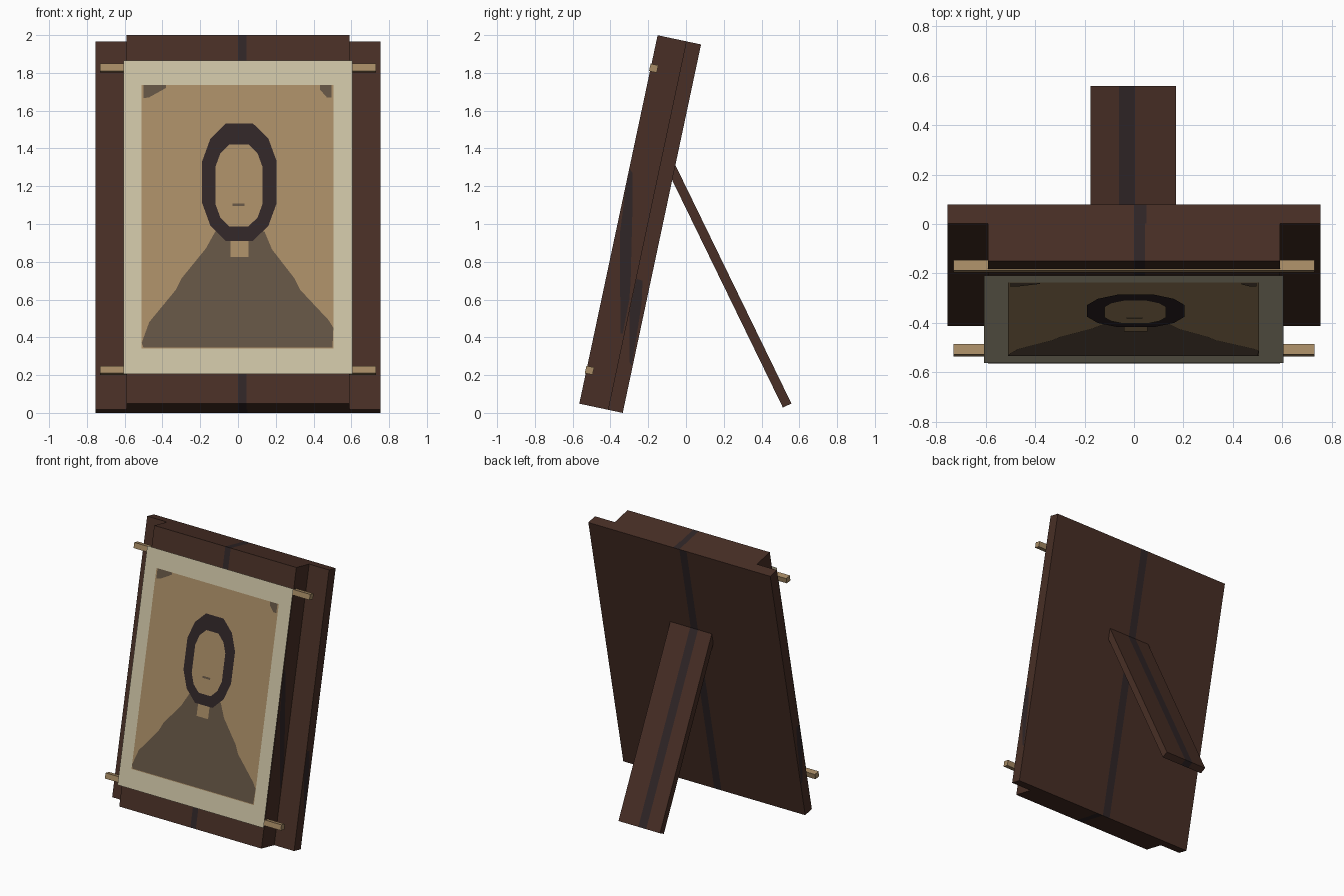
import bpy, bmesh, math
from mathutils import Matrix, Vector

if "Cube" in bpy.data.objects:
    bpy.data.objects.remove(bpy.data.objects["Cube"])


def material(name, rgb):
    m = bpy.data.materials.new(name)
    m.diffuse_color = (*rgb, 1)
    m.use_nodes = True
    m.node_tree.nodes["Principled BSDF"].inputs["Base Color"].default_value = m.diffuse_color
    return m


WOOD = material("dark brown wood", (0.065, 0.028, 0.019))
GRAIN = material("dark grain", (0.029, 0.019, 0.020))
CREAM = material("cream paper", (0.60, 0.54, 0.37))
TAN = material("tan", (0.385, 0.257, 0.130))
COAT = material("grey brown", (0.125, 0.088, 0.056))

TILT = Matrix.Translation((0, -0.335, 0)) @ Matrix.Rotation(math.radians(-12), 4, 'X')
LEG = Matrix.Translation((0, 0.513, 0.028)) @ Matrix.Rotation(math.radians(25.95), 4, 'X')


def finish(name, bm, mats, matrix):
    me = bpy.data.meshes.new(name)
    bm.to_mesh(me)
    bm.free()
    for m in mats:
        me.materials.append(m)
    ob = bpy.data.objects.new(name, me)
    ob.matrix_world = matrix
    bpy.context.collection.objects.link(ob)
    return ob


def box(name, lo, hi, matrix, mats, front=None, back=None):
    """Box from lo to hi; front/back are x ranges of the grain stripe."""
    bm = bmesh.new()
    bmesh.ops.create_cube(bm, size=1)
    for v in bm.verts:
        v.co = [lo[i] if v.co[i] < 0 else hi[i] for i in range(3)]
    if front:
        for x in sorted(set(front + back)):
            bmesh.ops.bisect_plane(bm, geom=bm.verts[:] + bm.edges[:] + bm.faces[:],
                                   plane_co=(x, 0, 0), plane_no=(1, 0, 0))
        bm.normal_update()
        for f in bm.faces:
            a, b = back if f.normal.y > 0.5 else front
            if abs(f.normal.x) < 0.5 and a < f.calc_center_median().x < b:
                f.material_index = 1
    return finish(name, bm, mats, matrix)


def plate(name, pts, mat, facing, matrix=Matrix()):
    """Flat painted shape whose normal points along facing."""
    bm = bmesh.new()
    f = bm.faces.new([bm.verts.new(p) for p in pts])
    f.normal_update()
    if f.normal.dot(Vector(facing)) < 0:
        f.normal_flip()
    return finish(name, bm, [mat], matrix)


def paint(name, pts, mat, layer):
    """Picture detail from front-view (x, z) points, laid on the tilted sheet."""
    y = -0.264 - 0.0015 * layer
    return plate(name, [(x, y, (z - 0.055) / 0.978) for x, z in pts], mat, (0, -1, 0), TILT)


def rect(x0, x1, z0, z1):
    return [(x0, z0), (x1, z0), (x1, z1), (x0, z1)]


def cut_rect(x0, x1, z0, z1, c, d):
    """Tall oval made from a rectangle with two-step cut corners."""
    q = [(c, 0), (c * 0.35, d * 0.4), (0, d)]
    bl = [(x0 + a, z0 + b) for a, b in q]
    br = [(x1 - a, z0 + b) for a, b in q]
    tl = [(x0 + a, z1 - b) for a, b in q]
    tr = [(x1 - a, z1 - b) for a, b in q]
    return br + tr[::-1] + tl + bl[::-1]


# Frame: wide back board and narrower raised front block
wood = [WOOD, GRAIN]
box("back_board", (-0.755, -0.08, 0), (0.755, 0, 1.994), TILT, wood, (0.0, 0.05), (-0.06, 0.0))
box("front_block", (-0.59, -0.235, 0), (0.59, -0.08, 1.994), TILT, wood, (0.0, 0.045), (0.0, 0.045))

# Rods holding the picture
for name, u in (("upper_rod", 1.819), ("lower_rod", 0.184)):
    box(name, (-0.73, -0.24, u - 0.02), (0.73, -0.198, u + 0.02), TILT, [TAN])

# Rear support leg
box("support_leg", (-0.175, 0, 0), (0.17, 0.05, 1.41), LEG, wood, (-0.06, 0.005), (-0.06, 0.005))

# Grain patches on the sides of the frame, as (y, z)
block_grain = [(-0.297, 1.29), (-0.283, 1.27), (-0.283, 1.1), (-0.293, 0.7), (-0.3, 0.6),
               (-0.335, 0.42), (-0.347, 0.42), (-0.35, 0.95), (-0.32, 1.18)]
board_grain = [(-0.262, 0.71), (-0.23, 0.70), (-0.235, 0.58), (-0.27, 0.35),
               (-0.288, 0.25), (-0.3, 0.27), (-0.3, 0.53)]
for side, s in (("right", 1), ("left", -1)):
    plate("block_grain_" + side, [(s * 0.5915, y, z) for y, z in block_grain], GRAIN, (s, 0, 0))
    plate("board_grain_" + side, [(s * 0.7565, y, z) for y, z in board_grain], GRAIN, (s, 0, 0))

# Picture: paper, background, bust and face
paint("picture_paper", rect(-0.607, 0.605, 0.205, 1.865), CREAM, 0)
paint("picture_background", rect(-0.51, 0.505, 0.34, 1.735), TAN, 1)
paint("corner_mark_left", [(-0.5, 1.665), (-0.47, 1.67), (-0.38, 1.72), (-0.38, 1.735), (-0.5, 1.735)], COAT, 2)
paint("corner_mark_right", [(0.435, 1.735), (0.435, 1.71), (0.47, 1.67), (0.495, 1.67), (0.495, 1.735)], COAT, 2)
paint("coat", [(-0.5, 0.345), (0.5, 0.345), (0.505, 0.45), (0.48, 0.49), (0.33, 0.65), (0.3, 0.71),
               (0.18, 0.865), (0.14, 0.96), (-0.12, 0.96), (-0.17, 0.87), (-0.3, 0.71),
               (-0.33, 0.65), (-0.47, 0.48), (-0.51, 0.37)], COAT, 2)
paint("neck", rect(-0.04, 0.055, 0.825, 0.93), TAN, 3)
paint("hair", cut_rect(-0.19, 0.205, 0.91, 1.53, 0.125, 0.2), GRAIN, 4)
paint("face", cut_rect(-0.12, 0.13, 0.985, 1.42, 0.075, 0.12), TAN, 5)
paint("mouth", rect(-0.03, 0.035, 1.093, 1.107), COAT, 6)
